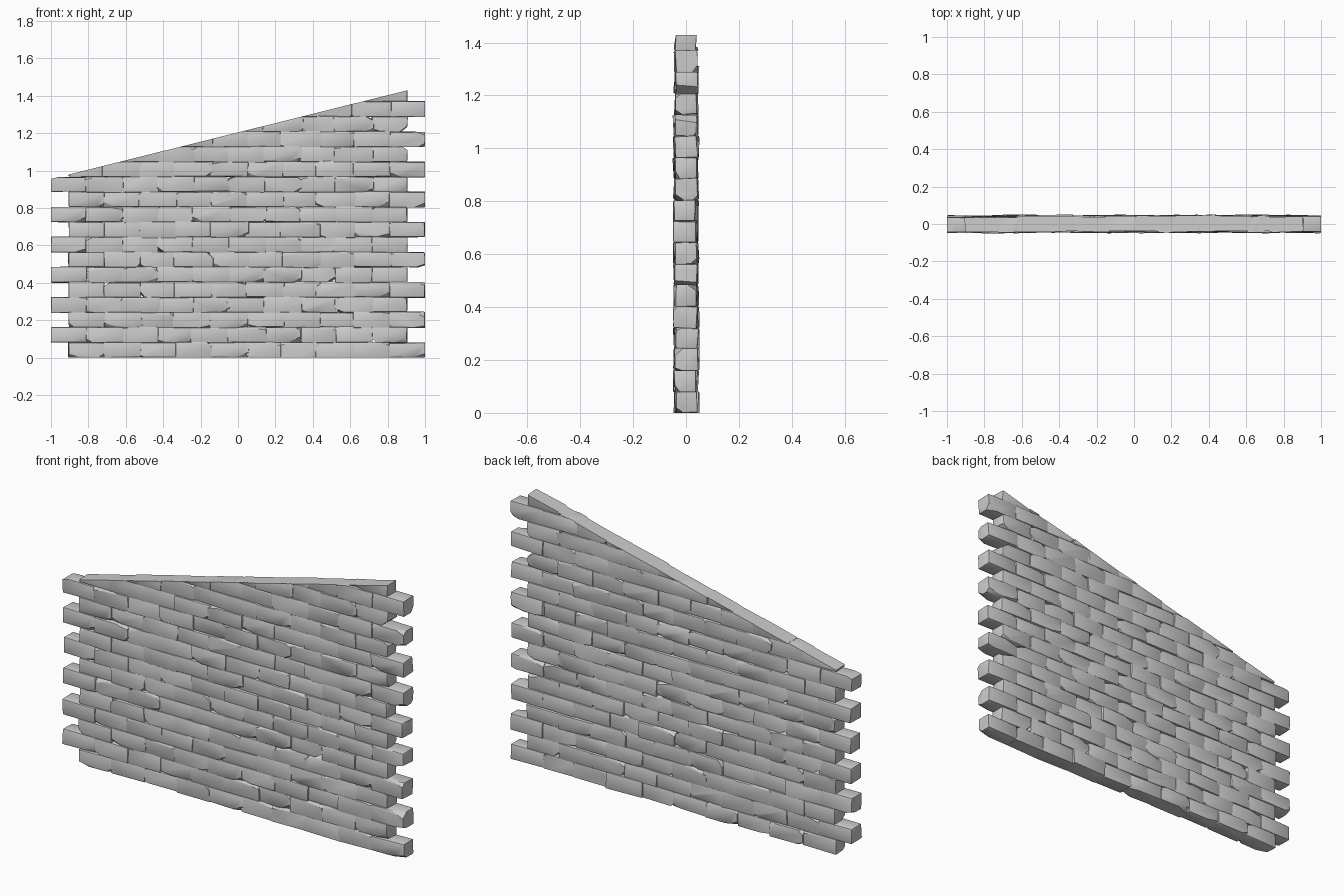
import bpy, bmesh, random
from mathutils import Vector, Matrix

random.seed(7)
if "Cube" in bpy.data.objects:
    bpy.data.objects.remove(bpy.data.objects["Cube"], do_unlink=True)

# One plain stone colour
stone = bpy.data.materials.new("light_grey_stone")
stone.use_nodes = True
grey = (0.6, 0.6, 0.6, 1)
stone.diffuse_color = grey
stone.node_tree.nodes["Principled BSDF"].inputs["Base Color"].default_value = grey

COURSE = 0.0805            # height of one row
LENGTH = 0.1905            # length of one brick
PER_ROW = 10
SLOPE = 0.2487             # rise of the raked top
LEFT_TOP = 0.955           # height of the raked top at x = -1


def slice_off(bm, point, normal):
    """Remove everything in front of a plane and close the cut."""
    geom = bm.verts[:] + bm.edges[:] + bm.faces[:]
    cut = bmesh.ops.bisect_plane(bm, geom=geom, plane_co=point, plane_no=Vector(normal).normalized(),
                                 clear_outer=True, dist=1e-5)
    edges = [e for e in cut["geom_cut"] if isinstance(e, bmesh.types.BMEdge) and e.is_valid]
    if edges:
        bmesh.ops.holes_fill(bm, edges=edges)


def chip(bm, half, a, b, c):
    """Knock off one random corner; a, b, c are the lengths lost along x, y, z."""
    s = [random.choice((-1, 1)) for _ in range(3)]
    corner = Vector([s[i] * half[i] for i in range(3)])
    slice_off(bm, corner - Vector((s[0] * a, 0, 0)), (s[0] / a, s[1] / b, s[2] / c))


def brick(x, z, at_end):
    """One worn brick centred at x, z."""
    u = random.uniform
    bm = bmesh.new()
    half = Vector((LENGTH / 2 + (0 if at_end else u(-0.001, 0.014)),
                   0.041 + u(-0.002, 0.004), COURSE / 2 + u(-0.001, 0.003)))
    bmesh.ops.create_cube(bm, size=2, matrix=Matrix.Diagonal((*half, 1)))
    # Uneven corners
    for v in bm.verts:
        v.co += Vector((u(-0.003, 0.003), u(-0.003, 0.003), u(-0.002, 0.002)))
    # Softened edges, then broken corners
    bmesh.ops.bevel(bm, geom=bm.edges[:], offset=u(0.003, 0.007), segments=2,
                    profile=0.5, affect='EDGES', clamp_overlap=True)
    for _ in range(random.randint(1, 3)):
        chip(bm, half, u(0.02, 0.09), u(0.01, 0.035), u(0.01, 0.03))
    if random.random() < 0.25:
        chip(bm, half, u(0.02, 0.05), u(0.1, 0.4), u(0.015, 0.035))
    # Slight lean and offset
    place = Matrix.Translation((x, u(-0.004, 0.004), z))
    turn = Matrix.Rotation(u(-0.03, 0.03), 4, 'Z') @ Matrix.Rotation(u(-0.05, 0.05), 4, 'X')
    bmesh.ops.transform(bm, matrix=place @ turn, verts=bm.verts)
    # Trim to the raked top, the ground and the ends
    slice_off(bm, (-1, 0, LEFT_TOP), (-SLOPE, 0, 1))
    slice_off(bm, (0, 0, 0), (0, 0, -1))
    for side in (-1, 1):
        slice_off(bm, (side, 0, 0), (side, 0, 0))
    return bm


# Lay the courses, each shifted half a brick from the last
wall = bmesh.new()
for row in range(18):
    z = (row + 0.5) * COURSE
    start = -0.905 if row % 2 == 0 else -1.0
    for i in range(PER_ROW):
        x = start + (i + 0.5) * LENGTH
        top_here = LEFT_TOP + (x + LENGTH / 2 + 1) * SLOPE
        if z - COURSE / 2 > top_here - 0.01:
            continue
        bm = brick(x, z, i in (0, PER_ROW - 1))
        if bm.faces:
            bmesh.ops.recalc_face_normals(bm, faces=bm.faces)
            piece = bpy.data.meshes.new("brick")
            bm.to_mesh(piece)
            wall.from_mesh(piece)
            bpy.data.meshes.remove(piece)
        bm.free()

mesh = bpy.data.meshes.new("brick_wall")
wall.to_mesh(mesh)
wall.free()
mesh.materials.append(stone)
obj = bpy.data.objects.new("brick_wall", mesh)
bpy.context.collection.objects.link(obj)
bpy.context.view_layer.objects.active = obj
obj.select_set(True)
bpy.ops.object.shade_smooth_by_angle(angle=0.6)
